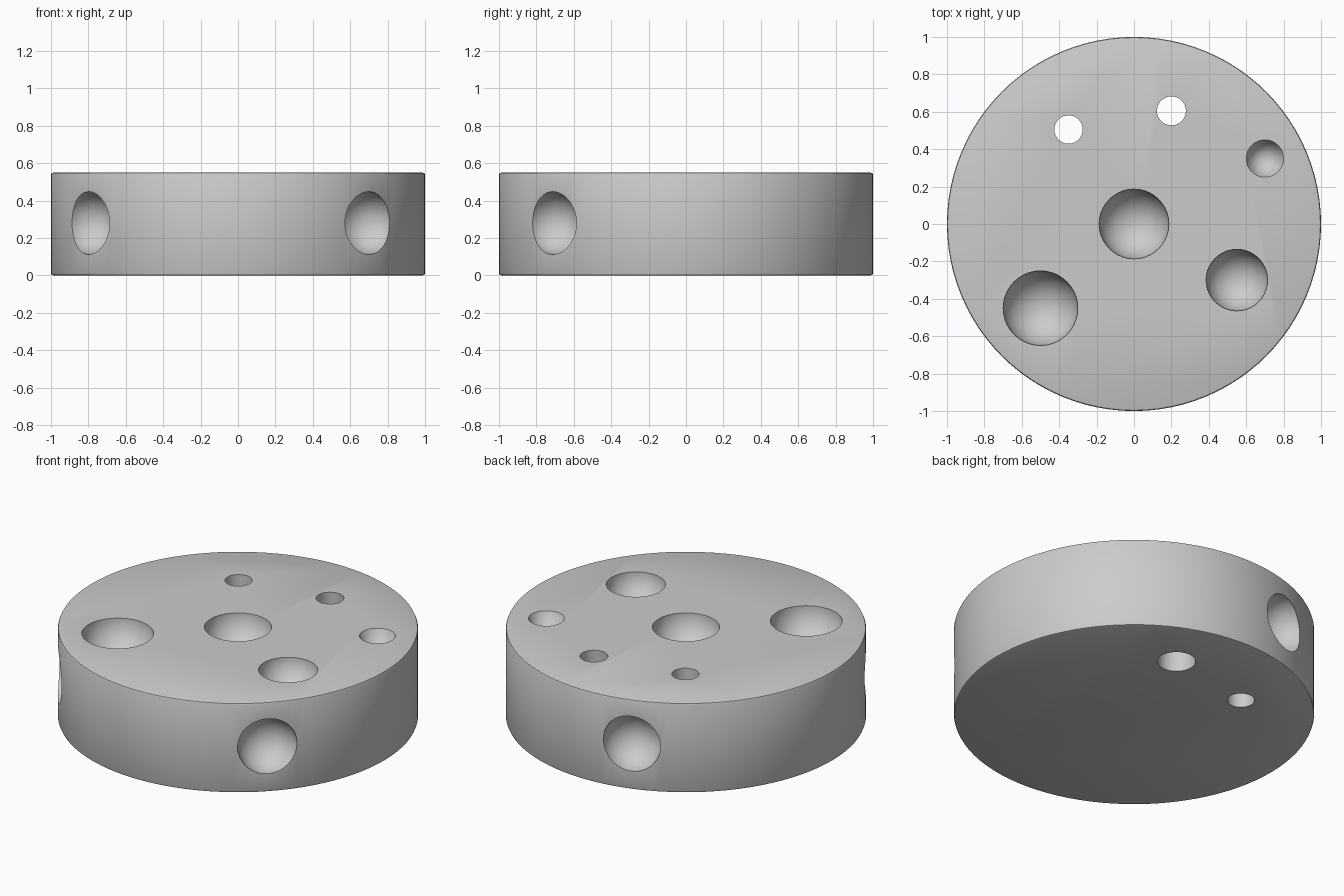
import bpy
from math import cos, sin, radians

cube = bpy.data.objects.get("Cube")
if cube:
    bpy.data.objects.remove(cube, do_unlink=True)

HEIGHT = 0.55

# One plain grey for everything
grey = bpy.data.materials.new("plain grey")
grey.use_nodes = True
colour = (0.6, 0.6, 0.6, 1)
grey.diffuse_color = colour
grey.node_tree.nodes["Principled BSDF"].inputs["Base Color"].default_value = colour


def finish(name):
    ob = bpy.context.object
    ob.name = name
    ob.data.materials.append(grey)
    return ob


def cut(ob):
    """Subtract a helper from the disc, then hide it."""
    mod = disc.modifiers.new(ob.name, 'BOOLEAN')
    mod.operation = 'DIFFERENCE'
    mod.solver = 'EXACT'
    mod.object = ob
    ob.hide_render = True
    cutters.append(ob)


def ball_cut(name, place, radius):
    bpy.ops.mesh.primitive_uv_sphere_add(segments=40, ring_count=21,
                                         radius=radius, location=place)
    cut(finish(name))


def cone_cut(name, x, y, low_z, high_z, low_r, high_r):
    bpy.ops.mesh.primitive_cone_add(vertices=32, radius1=low_r, radius2=high_r,
                                    depth=high_z - low_z,
                                    location=(x, y, (low_z + high_z) / 2))
    cut(finish(name))


# Round disc with a softened rim
bpy.ops.mesh.primitive_cylinder_add(vertices=96, radius=1, depth=HEIGHT,
                                    location=(0, 0, HEIGHT / 2))
disc = finish("disc")
rim = disc.modifiers.new("rim", 'BEVEL')
rim.width = 0.012
rim.segments = 2
cutters = []

# Rounded hollows in the top
for name, x, y, r in (("centre_hollow", 0, 0, 0.187),
                      ("right_hollow", -0.5, -0.45, 0.2),
                      ("left_hollow", 0.55, -0.3, 0.165)):
    ball_cut(name, (x, y, HEIGHT), r)

# Rounded hollows around the side wall
for name, angle in (("side_hollow_left", -45.5), ("side_hollow_right", 217),
                    ("side_hollow_back", 107.3)):
    a = radians(angle)
    ball_cut(name, (cos(a), sin(a), 0.28), 0.168)

# Pointed pit in the top, and two holes right through
cone_cut("pointed_pit", 0.7, 0.35, HEIGHT - 0.25, HEIGHT + 0.01, 0, 0.104)
cone_cut("straight_hole", -0.35, 0.505, -0.1, HEIGHT + 0.1, 0.076, 0.076)
cone_cut("tapered_hole", 0.2, 0.605, -0.01, HEIGHT + 0.01, 0.107, 0.077)

# Bake the cuts, then remove the helpers
bpy.ops.object.select_all(action='DESELECT')
disc.select_set(True)
bpy.context.view_layer.objects.active = disc
for mod in list(disc.modifiers):
    bpy.ops.object.modifier_apply(modifier=mod.name)
for ob in cutters:
    bpy.data.objects.remove(ob, do_unlink=True)
bpy.ops.object.shade_smooth_by_angle(angle=radians(35))
